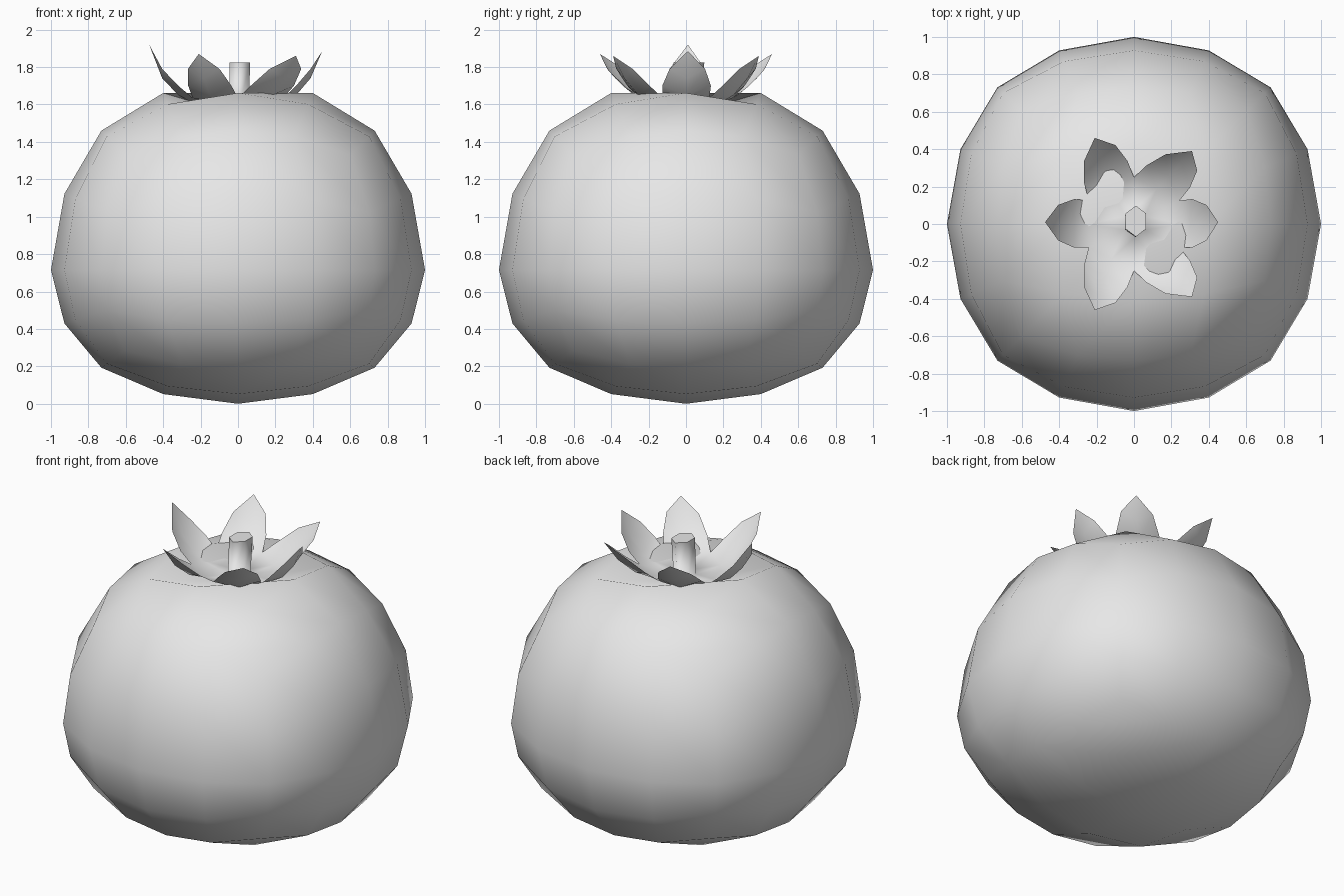
import bpy, bmesh, math
from mathutils import Vector

cube = bpy.data.objects.get("Cube")
if cube:
    bpy.data.objects.remove(cube, do_unlink=True)

GREY = (0.8, 0.8, 0.8, 1.0)
mat = bpy.data.materials.new("light grey")
mat.use_nodes = True
mat.diffuse_color = GREY
for node in mat.node_tree.nodes:
    if node.type == 'BSDF_PRINCIPLED':
        node.inputs["Base Color"].default_value = GREY


def finish(bm, name):
    mesh = bpy.data.meshes.new(name)
    bm.to_mesh(mesh)
    bm.free()
    mesh.materials.append(mat)
    obj = bpy.data.objects.new(name, mesh)
    bpy.context.collection.objects.link(obj)
    return obj


# Fruit body: a gridded cube rounded to a ball, flatter below, dented on top
WAIST = 0.715
bm = bmesh.new()
bmesh.ops.create_cube(bm, size=2)
bmesh.ops.subdivide_edges(bm, edges=bm.edges[:], cuts=3, use_grid_fill=True)
half_step = math.tan(math.radians(23.3))
for v in bm.verts:
    p = Vector([math.copysign(half_step, c) if 0.3 < abs(c) < 0.7 else c for c in v.co])
    p.normalize()
    p *= 1 + 0.066 * (1 - max(abs(c) for c in p) ** 2)
    if p.z > 0.99:
        p.z = 0.81
    p.z = WAIST + p.z * (1.02 if p.z > 0 else 0.715)
    v.co = p
for f in bm.faces:
    f.smooth = True
finish(bm, "fruit_body")

# Crown: six cupped sepals around a short six-sided stem
TIPS = [(0.45, 0.01, 1.885), (0.31, 0.39, 1.86), (-0.21, 0.46, 1.87),
        (-0.475, 0.01, 1.92), (-0.21, -0.46, 1.87), (0.31, -0.39, 1.86)]
# Along each sepal: fraction to tip, half width, edge height, middle height
ROWS = [(0.33, 0.13, 1.70, 1.65), (0.7, 0.095, 1.79, 1.74)]


def ring(bm, rx, ry, z, cx=0, cy=0):
    angles = [math.radians(60 * k - 30) for k in range(6)]
    return [bm.verts.new((cx + rx * math.cos(a), cy + ry * math.sin(a), z)) for a in angles]


bm = bmesh.new()
notch = ring(bm, 0.28, 0.25, 1.635)
hub = ring(bm, 0.062, 0.075, 1.59, 0.005, 0.005)
top = ring(bm, 0.063, 0.083, 1.825, 0.01, 0.015)

for k, tip in enumerate(TIPS):
    n = (k + 1) % 6
    tip = Vector(tip)
    base = (notch[k].co + notch[n].co) / 2
    across = (notch[n].co - notch[k].co).normalized()
    mid = bm.verts.new((base.x, base.y, 1.61))
    # Inner floor and stem side
    bm.faces.new((hub[k], notch[k], mid))
    bm.faces.new((hub[k], mid, hub[n]))
    bm.faces.new((hub[n], mid, notch[n]))
    bm.faces.new((hub[k], hub[n], top[n], top[k]))
    # Sepal blade
    row = (notch[k], mid, notch[n])
    for t, width, z_edge, z_mid in ROWS:
        centre = base.lerp(tip, t)
        new = []
        for side in (-1, 0, 1):
            p = centre + across * width * side
            p.z = z_edge if side else z_mid
            new.append(bm.verts.new(p))
        for j in (0, 1):
            bm.faces.new((row[j], new[j], new[j + 1], row[j + 1]))
        row = new
    end = bm.verts.new(tip)
    for j in (0, 1):
        bm.faces.new((row[j], end, row[j + 1]))

for f in bm.faces:
    f.smooth = True
cap = bm.faces.new(top)
cap.smooth = False
finish(bm, "crown_and_stem")
